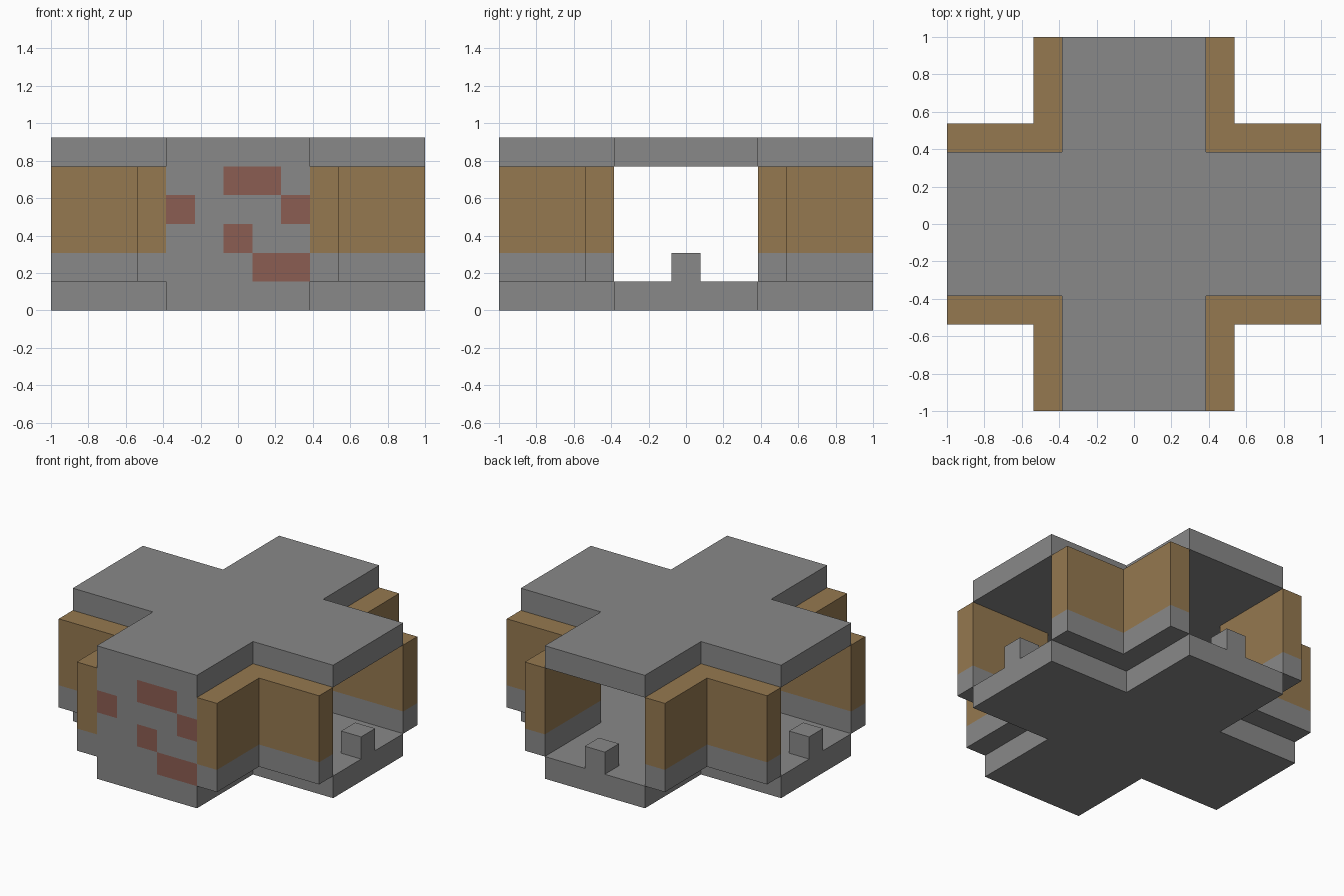
import bpy
import bmesh
from mathutils import Vector

if "Cube" in bpy.data.objects:
    bpy.data.objects.remove(bpy.data.objects["Cube"], do_unlink=True)

B = 2 / 13            # one block
ARM, HALF, OUT = 6.5, 2.5, 3.5   # arm reach, arm half width, outer wall face


def material(name, rgb):
    mat = bpy.data.materials.new(name)
    mat.use_nodes = True
    mat.diffuse_color = (*rgb, 1)
    bsdf = mat.node_tree.nodes["Principled BSDF"]
    bsdf.inputs["Base Color"].default_value = (*rgb, 1)
    bsdf.inputs["Roughness"].default_value = 0.9
    return mat


STONE = material("stone grey", (0.25, 0.25, 0.25))
WOOD = material("wood brown", (0.30, 0.19, 0.08))
BRICK = material("brick red", (0.26, 0.11, 0.085))


def prism(name, outline, z0, z1, mats, cuts=(), rule=None):
    """Extrude an outline upwards, cut it by planes, colour faces by a rule."""
    bm = bmesh.new()
    base = bm.faces.new([bm.verts.new((x * B, y * B, z0 * B)) for x, y in outline])
    top = bmesh.ops.extrude_face_region(bm, geom=[base])["geom"]
    bmesh.ops.translate(bm, vec=(0, 0, (z1 - z0) * B),
                        verts=[v for v in top if isinstance(v, bmesh.types.BMVert)])
    for axis, value in cuts:
        normal = Vector((0, 0, 0))
        normal[axis] = 1
        bmesh.ops.bisect_plane(bm, geom=bm.verts[:] + bm.edges[:] + bm.faces[:],
                               plane_co=normal * value * B, plane_no=normal)
    bmesh.ops.recalc_face_normals(bm, faces=bm.faces)
    if rule:
        for f in bm.faces:
            f.material_index = rule(f.calc_center_median() / B)
    mesh = bpy.data.meshes.new(name)
    bm.to_mesh(mesh)
    bm.free()
    for m in mats:
        mesh.materials.append(m)
    obj = bpy.data.objects.new(name, mesh)
    bpy.context.collection.objects.link(obj)
    return obj


def rect(x0, x1, y0, y1):
    return [(x0, y0), (x1, y0), (x1, y1), (x0, y1)]


# Cross-shaped floor and roof
quarter = [(ARM, HALF), (HALF, HALF), (HALF, ARM)]
cross = []
for _ in range(4):
    cross += quarter
    quarter = [(-y, x) for x, y in quarter]
prism("floor_slab", cross, 0, 1, [STONE])
prism("roof_slab", cross, 5, 6, [STONE])

# Four L-shaped corner walls: stone course below, wood above
corner = [(HALF, HALF), (ARM, HALF), (ARM, OUT), (OUT, OUT), (OUT, ARM), (HALF, ARM)]
for fb, sy in (("front", -1), ("back", 1)):
    for lr, sx in (("left", 1), ("right", -1)):
        prism(f"{fb}_{lr}_corner_wall", [(x * sx, y * sy) for x, y in corner], 1, 5,
              [STONE, WOOD], [(2, 2)], lambda c: int(c.z > 2))

# Front wall closing one arm, with scattered bricks (column, row)
bricks = {(3, 1), (4, 1), (2, 2), (0, 3), (4, 3), (2, 4), (3, 4)}
grid = [(0, i - HALF) for i in range(1, 5)] + [(2, k) for k in range(2, 5)]


def brick_rule(c):
    return int((min(int(c.x + HALF), 4), min(int(c.z), 4)) in bricks)


prism("front_wall", rect(-HALF, HALF, -ARM, 1 - ARM), 1, 5,
      [STONE, BRICK], grid, brick_rule)

# Low post in each of the three open doorways
e = ARM - 1
prism("left_doorway_post", rect(e, ARM, -0.5, 0.5), 1, 2, [STONE])
prism("right_doorway_post", rect(-ARM, -e, -0.5, 0.5), 1, 2, [STONE])
prism("back_doorway_post", rect(-0.5, 0.5, e, ARM), 1, 2, [STONE])
